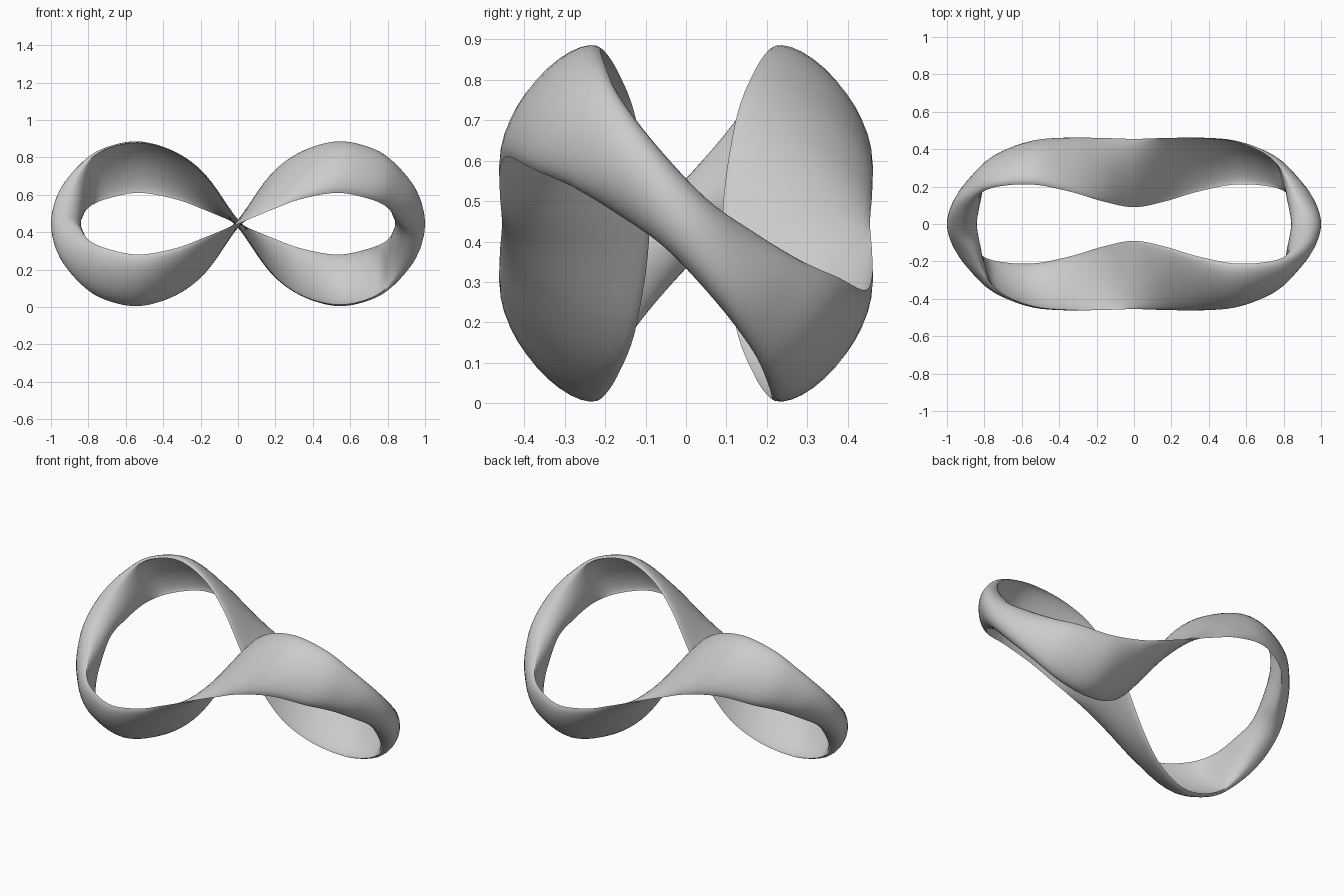
import bpy, bmesh, math
from mathutils import Vector

cube = bpy.data.objects.get("Cube")
if cube:
    bpy.data.objects.remove(cube, do_unlink=True)

MID_HEIGHT = 0.445
STEPS = 6       # rings between two stations
AROUND = 28     # points around each ring
FULL_GAP = 0.16  # thickness of the rounded ends

# Plain grey material
grey = bpy.data.materials.new("plain_grey")
grey.use_nodes = True
grey.diffuse_color = (0.6, 0.6, 0.6, 1)
grey.node_tree.nodes["Principled BSDF"].inputs["Base Color"].default_value = grey.diffuse_color

# A quarter of the band, from the crossing to the rounded end.
# Each station: upper edge, outer middle, lower edge, inner middle.
quarter = [
    ((0, -.09, 0), (0, -.27, .022), (0, -.455, 0), (0, -.27, -.022)),
    ((.17, -.122, .25), (.165, -.3, .198), (.17, -.46, .07), (.17, -.294, .184)),
    ((.33, -.17, .378), (.34, -.35, .298), (.33, -.46, .13), (.335, -.343, .287)),
    ((.53, -.21, .433), (.55, -.37, .355), (.53, -.442, .165), (.545, -.36, .34)),
    ((.71, -.203, .397), (.77, -.317, .298), (.7, -.375, .133), (.745, -.302, .278)),
    ((.82, -.165, .315), (.895, -.22, .205), (.795, -.28, .09), (.8, -.204, .19)),
    ((.895, -.075, .195), (.97, -.115, .11), (.86, -.165, .02), (.825, -.1, .1)),
    ((.92, .05, .062), (1, 0, 0), (.92, -.05, -.062), (.84, 0, 0)),
]
quarter = [tuple(Vector(p) for p in station) for station in quarter]


def turn_x(p):
    return Vector((p.x, -p.y, -p.z))


def turn_z(p):
    return Vector((-p.x, -p.y, p.z))


# Half turns complete the loop; the edges trade places at each end
half = quarter + [tuple(map(turn_x, (c, b, a, d))) for a, b, c, d in reversed(quarter[1:-1])]
other = [tuple(map(turn_z, (c, d, a, b))) for a, b, c, d in half]
stations = half + other


def spline(a, b, c, d, t):
    """Smooth curve from b to c."""
    return b + 0.5 * t * ((c - a) + t * ((2 * a - 5 * b + 4 * c - d) + t * (3 * (b - c) + d - a)))


def ring(upper, front, lower, back):
    """Closed section: an oval at the ends, a thin cupped sheet with soft rims elsewhere."""
    centre = (upper + lower) / 2
    front, back = front - centre, back - centre
    flat = max(0, 1 - (front - back).length / FULL_GAP)
    convex, hollow = 1 + 0.2 * flat, 1 + 0.5 * flat
    powers = (convex, hollow) if front.length > back.length else (hollow, convex)
    points = []
    for k in range(AROUND):
        v = math.tau * k / AROUND
        s = math.sin(v)
        bulge = front * s ** powers[0] if s >= 0 else back * abs(s) ** powers[1]
        points.append(centre + (upper - centre) * math.cos(v) + bulge)
    return points


# Skin the rings into one closed band
bm = bmesh.new()
rings = []
count = len(stations)
for s in range(count):
    near = [stations[(s + o) % count] for o in (-1, 0, 1, 2)]
    for j in range(STEPS):
        keys = [spline(*(n[k] for n in near), j / STEPS) for k in range(4)]
        rings.append([bm.verts.new(p + Vector((0, 0, MID_HEIGHT))) for p in ring(*keys)])

for r, first in enumerate(rings):
    second = rings[(r + 1) % len(rings)]
    for k in range(AROUND):
        n = (k + 1) % AROUND
        bm.faces.new((first[k], first[n], second[n], second[k]))
bmesh.ops.recalc_face_normals(bm, faces=bm.faces)

mesh = bpy.data.meshes.new("twisted_band")
bm.to_mesh(mesh)
bm.free()
mesh.materials.append(grey)
band = bpy.data.objects.new("twisted_band", mesh)
bpy.context.collection.objects.link(band)
bpy.context.view_layer.objects.active = band
band.select_set(True)
bpy.ops.object.shade_smooth_by_angle(angle=math.radians(60))
